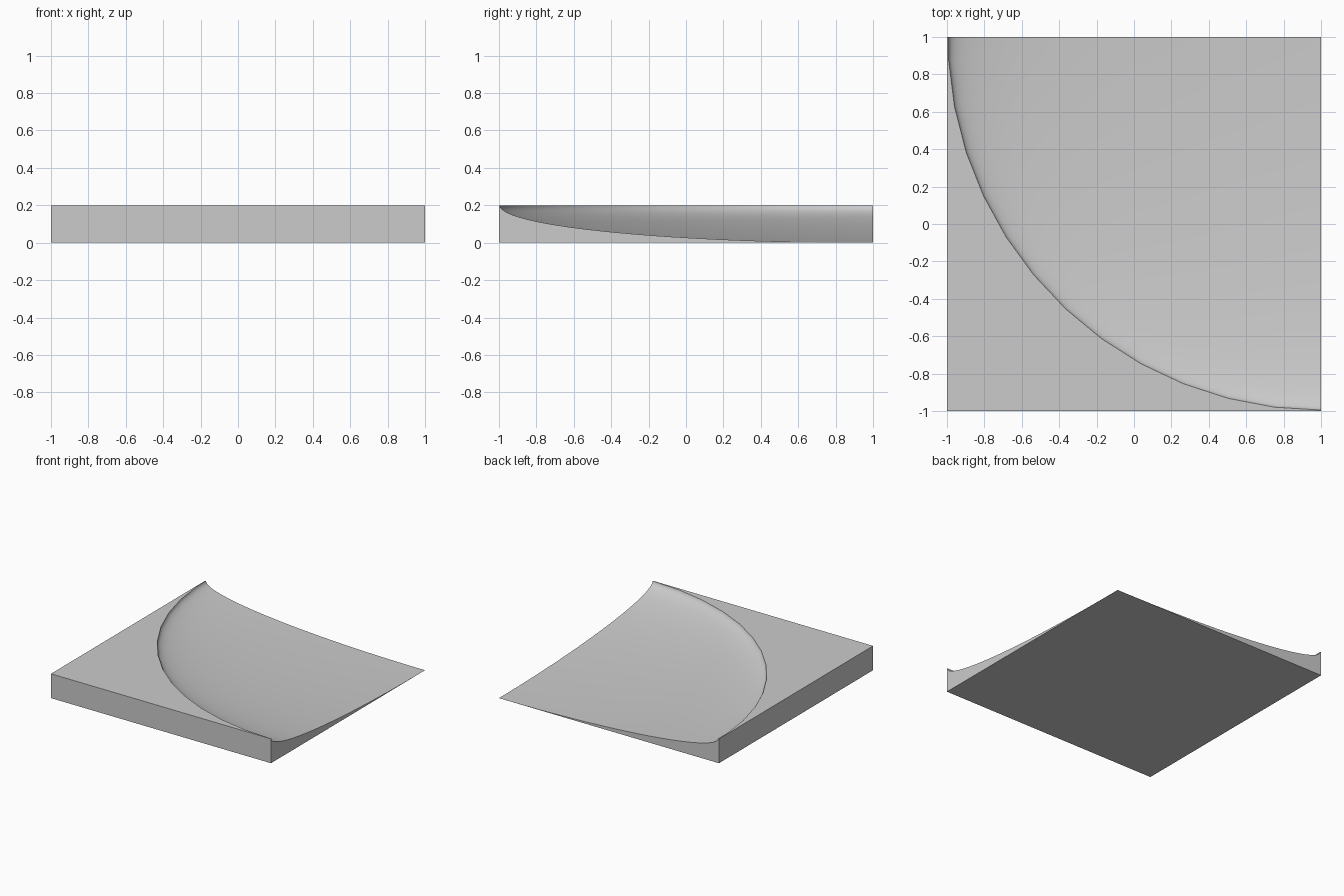
import bpy, bmesh
from math import sin, cos, pi, radians

if "Cube" in bpy.data.objects:
    bpy.data.objects.remove(bpy.data.objects["Cube"])

R, H, RINGS = 1.995, 0.2, 25     # bowl radius, slab height, profile steps
STEP = radians(7.2)              # bowl has 50 sides in a full turn

# directions around the quarter bowl: a half side, then twelve full sides
spokes = [(0.0, cos(STEP / 2))] + [(STEP / 2 + i * STEP, 1.0) for i in range(13)]

bm = bmesh.new()

# slab corners
low = [bm.verts.new((x, y, 0)) for x, y in ((-1, -1), (1, -1), (1, 1), (-1, 1))]
front_left, front_right, back_left = [
    bm.verts.new((x, y, H)) for x, y in ((-1, -1), (1, -1), (-1, 1))]
deep = low[2]                    # the bowl runs out to nothing at this corner

# flattened-sphere bowl, from the rim down to the deep corner
bowl = []
for a, k in spokes:
    col = []
    for j in range(RINGS):
        p = j / RINGS * pi / 2
        r = R * k * cos(p)
        col.append(bm.verts.new((1 - r * cos(a), 1 - r * sin(a), H * (1 - sin(p)))))
    bowl.append(col)
for c, d in zip(bowl, bowl[1:]):
    for j in range(RINGS - 1):
        bm.faces.new((c[j], d[j], d[j + 1], c[j + 1]))
    bm.faces.new((c[-1], d[-1], deep))

# flat top outside the rim
bm.faces.new([back_left, front_left, front_right] + [c[0] for c in reversed(bowl)])

# walls and underside
bm.faces.new((low[0], low[1], front_right, front_left))
bm.faces.new((low[0], front_left, back_left, low[3]))
bm.faces.new([front_right, low[1], deep] + bowl[-1][::-1])
bm.faces.new([back_left, low[3], deep] + bowl[0][::-1])
bm.faces.new(low[::-1])

bmesh.ops.recalc_face_normals(bm, faces=bm.faces[:])
mesh = bpy.data.meshes.new("corner_ramp")
bm.to_mesh(mesh)
bm.free()
ramp = bpy.data.objects.new("corner_ramp", mesh)
bpy.context.collection.objects.link(ramp)
bpy.context.view_layer.objects.active = ramp
ramp.select_set(True)
bpy.ops.object.shade_smooth_by_angle(angle=radians(30))
